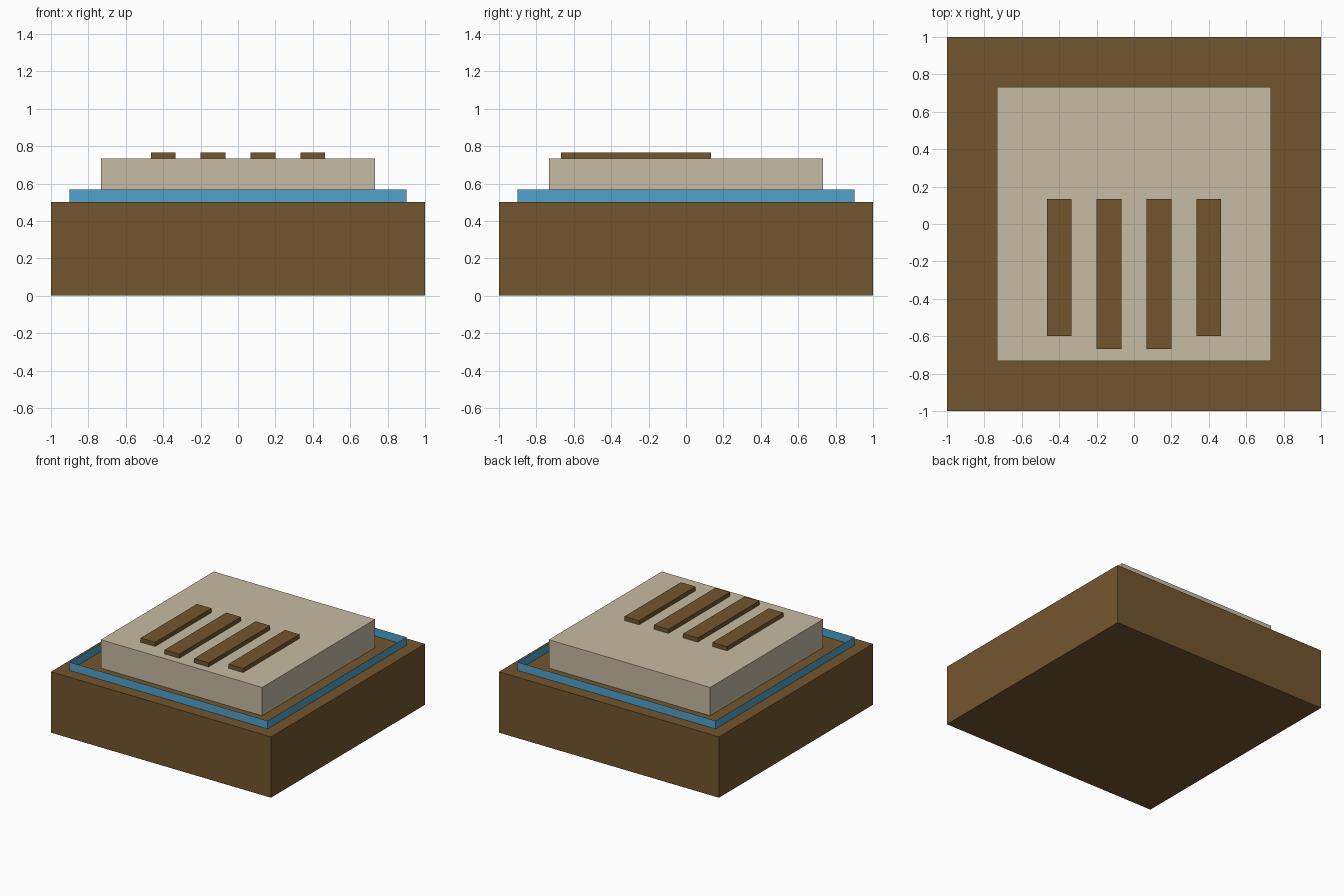
import bpy
import bmesh
from mathutils import Vector

cube = bpy.data.objects.get("Cube")
if cube:
    bpy.data.objects.remove(cube, do_unlink=True)


def make_material(name, rgb):
    mat = bpy.data.materials.new(name)
    mat.use_nodes = True
    color = (*rgb, 1)
    mat.diffuse_color = color
    mat.node_tree.nodes["Principled BSDF"].inputs["Base Color"].default_value = color
    return mat


brown = make_material("brown", (0.171, 0.093, 0.027))
blue = make_material("blue", (0.08, 0.361, 0.597))
cream = make_material("cream", (0.565, 0.497, 0.366))


def slab(name, mat, x, y, z, rim=0):
    """Extrude a rectangle between x, y and z ranges; rim leaves only a frame of that width."""
    bm = bmesh.new()
    corners = [(x[0], y[0]), (x[1], y[0]), (x[1], y[1]), (x[0], y[1])]
    face = bm.faces.new([bm.verts.new((cx, cy, z[0])) for cx, cy in corners])
    if rim:
        bmesh.ops.inset_region(bm, faces=[face], thickness=rim, use_boundary=True)
        bmesh.ops.delete(bm, geom=[face], context='FACES')
    top = bmesh.ops.extrude_face_region(bm, geom=bm.faces[:], use_keep_orig=True)["geom"]
    verts = [v for v in top if isinstance(v, bmesh.types.BMVert)]
    bmesh.ops.translate(bm, verts=verts, vec=Vector((0, 0, z[1] - z[0])))
    bmesh.ops.recalc_face_normals(bm, faces=bm.faces[:])
    mesh = bpy.data.meshes.new(name)
    bm.to_mesh(mesh)
    bm.free()
    mesh.materials.append(mat)
    obj = bpy.data.objects.new(name, mesh)
    bpy.context.collection.objects.link(obj)
    return obj


def square(half):
    return (-half, half)


# Stacked square tiers
slab("base_block", brown, square(1), square(1), (0, 0.5))
slab("blue_frame", blue, square(0.9), square(0.9), (0.5, 0.567), rim=0.133)
slab("raised_platform", cream, square(0.733), square(0.733), (0.5, 0.733))

# Raised bars, mirrored left and right; the inner pair reaches further forward
for pair, x_near, y_front in (("inner", 0.067, -0.667), ("outer", 0.333, -0.6)):
    x_far = x_near + 0.133
    for side, span in (("left", (x_near, x_far)), ("right", (-x_far, -x_near))):
        slab(f"{pair}_bar_{side}", brown, span, (y_front, 0.133), (0.733, 0.767))
